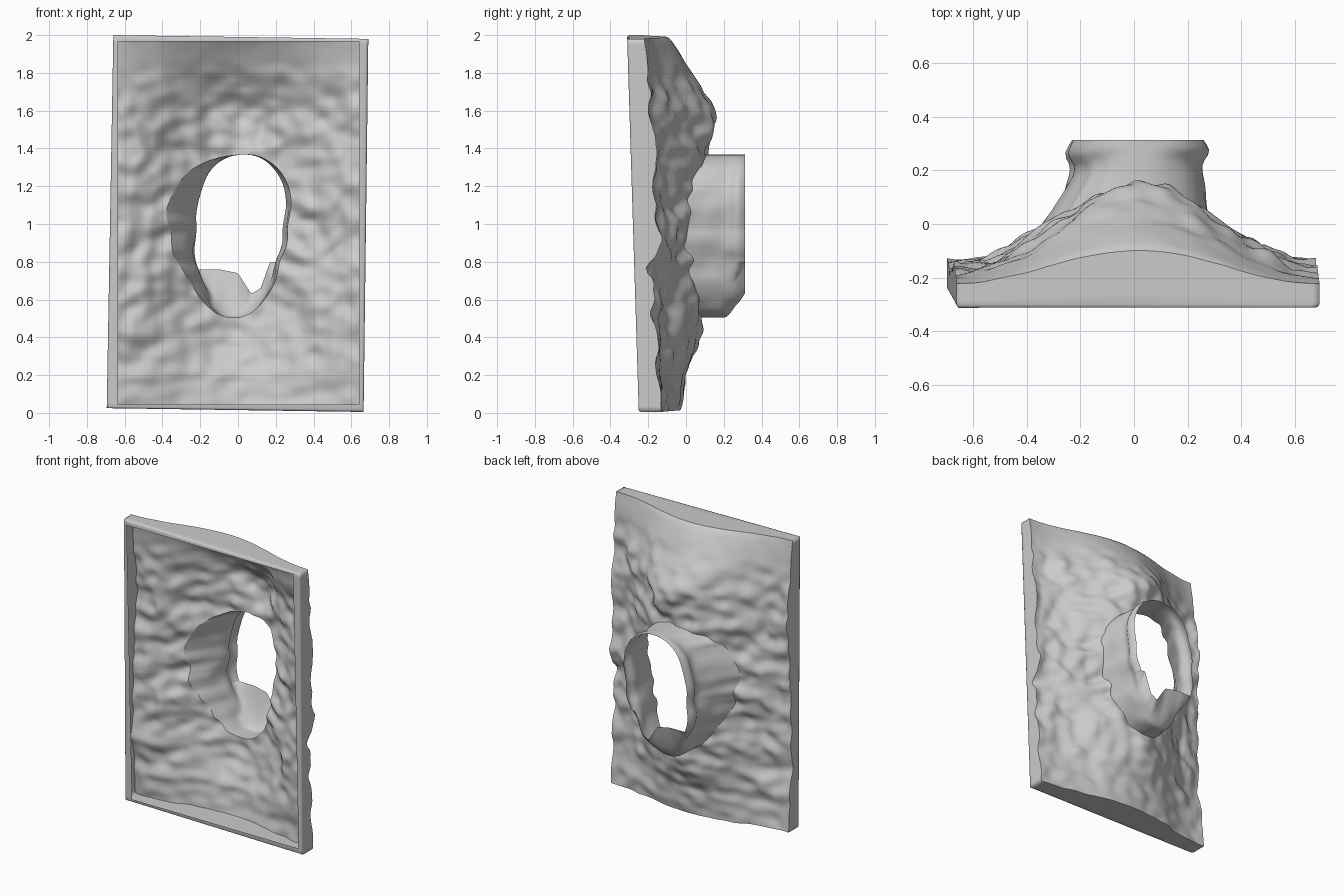
import bpy, bmesh, math
from mathutils import Vector, noise

if "Cube" in bpy.data.objects:
    bpy.data.objects.remove(bpy.data.objects["Cube"])

# outer corners (x, z) in loop order, and the axis-aligned opening of the front lip
OUTER = [(-.695, .025), (.665, .005), (.69, 1.98), (-.66, 2.0)]
INNER = [(-.635, .045), (.64, .045), (.64, 1.965), (-.635, 1.965)]
COUNTS = [50, 70, 50, 70]
# tunnel mouth outline (x, z)
MOUTH = [(.03, 1.375), (.15, 1.34), (.23, 1.22), (.225, 1.0), (.185, .8), (.12, .6),
         (0, .48), (-.12, .55), (-.18, .72), (-.205, .95), (-.185, 1.15), (-.12, 1.32)]
# ridge depth along the middle (z, y), and depth along the side edges
RIDGE = [(0, -.03), (.2, .0), (.35, .06), (.5, .085), (1.38, .13), (1.6, .14),
         (1.72, .09), (1.8, .03), (1.9, -.03), (1.97, -.075), (2.0, -.11)]
SIDE = [(0, -.13), (.5, -.17), (1, -.16), (1.6, -.17), (1.85, -.2), (2, -.225)]
FLOOR = [(-.3, .76), (-.1, .76), (.0, .74), (.07, .63), (.12, .66), (.17, .8), (.3, .8)]
CX, CZ = .02, .93


def lookup(table, v):
    if v <= table[0][0]:
        return table[0][1]
    for (a, p), (b, q) in zip(table, table[1:]):
        if v <= b:
            return p + (q - p) * (v - a) / (b - a)
    return table[-1][1]


def perimeter(corners):
    pts = []
    for i, n in enumerate(COUNTS):
        a, b = Vector(corners[i]), Vector(corners[(i + 1) % 4])
        pts += [a.lerp(b, k / n) for k in range(n)]
    return pts


def front_y(z):
    return -.25 - .031 * z


def bump(x, z):
    p = Vector((x * 5, 3.1, z * 6))
    n = noise.noise(p) * .035 + noise.noise(p * 2.2) * .03
    calm = min(1, max(.1, (1.9 - z) / .3)) * min(1, .35 + z * .9)
    return n * calm


def rock_y(x, z):
    g = math.cos(math.pi * min(abs(x), .69) / 1.38) ** 2
    s = lookup(SIDE, z)
    hollow = -.035 * math.exp(-((x + .33) / .15) ** 2 - ((z - 1.58) / .18) ** 2)
    return s + (lookup(RIDGE, z) - s) * g + bump(x, z) + hollow


polar = sorted((math.atan2(z - CZ, x - CX), math.hypot(x - CX, z - CZ)) for x, z in MOUTH)
polar = [(polar[-1][0] - 2 * math.pi, polar[-1][1])] + polar + [(polar[0][0] + 2 * math.pi, polar[0][1])]


def mouth_radius(a):
    # averaged lookup rounds the outline's corners
    wrap = lambda v: (v + math.pi) % (2 * math.pi) - math.pi
    return sum(lookup(polar, wrap(a + d * .05)) for d in range(-4, 5)) / 9


def loft(name, rings):
    bm = bmesh.new()
    vs = [[bm.verts.new(p) for p in r] for r in rings]
    for r, q in zip(vs, vs[1:]):
        for i in range(len(r)):
            j = (i + 1) % len(r)
            bm.faces.new((r[i], r[j], q[j], q[i]))
    me = bpy.data.meshes.new(name)
    bm.to_mesh(me)
    bm.free()
    ob = bpy.data.objects.new(name, me)
    bpy.context.collection.objects.link(ob)
    me.polygons.foreach_set("use_smooth", [True] * len(me.polygons))
    return ob


outer, inner = perimeter(OUTER), perimeter(INNER)

# mouth and tunnel root outlines, matched to the panel perimeter by angle
mouth, root = [], []
for p in outer:
    a = math.atan2(p.y - CZ, p.x - CX)
    r = mouth_radius(a)
    x, z = CX + r * math.cos(a), CZ + r * math.sin(a)
    mouth.append(Vector((x, z)))
    wide = 1.3 + .5 * min(1, max(0, (z - .6) / .5))
    root.append(Vector((x * wide if x < 0 else x * 1.12, z)))

# rocky back sheet, from the panel edge in to the tunnel root
rings = []
for k in range(45):
    ring = []
    for o, r in zip(outer, root):
        q = o.lerp(r, k / 44)
        ring.append((q.x, rock_y(q.x, q.y), q.y))
    rings.append(ring)
loft("rock_face", rings)

# tunnel with a swollen collar and a floor that curls up at the back
tunnel = []
for k in range(17):
    t = k / 16
    ring = []
    for r, m in zip(root, mouth):
        q = r.lerp(m, 1 - (1 - min(1, t / .75)) ** 1.25)
        swell = 1 + .13 * math.exp(-((t - .86) / .12) ** 2)
        x = CX + (q.x - CX) * swell
        z = q.y
        if t > .5 and z < .85:
            z += max(0, lookup(FLOOR, x) - z) * ((t - .5) / .5) ** 2
        y0 = rock_y(r.x, r.y)
        y = y0 + (.313 - y0) * t
        x += math.sin(math.pi * t) * .015 * noise.noise(Vector((x * 7, y * 7, z * 7)))
        ring.append((x, y, z))
    tunnel.append(ring)
loft("tunnel", tunnel)

# smooth side walls with rounded front corner and flat inward lip
frame = []
for k in range(6):
    ring = []
    for o in outer:
        y = rock_y(o.x, o.y)
        ring.append((o.x, y + (front_y(o.y) + .012 - y) * k / 5, o.y))
    frame.append(ring)
for t, dy in ((.12, .003), (.3, 0), (1, 0)):
    frame.append([(q.x, front_y(q.y) + dy, q.y)
                  for q in (o.lerp(i, t) for o, i in zip(outer, inner))])
loft("frame", frame)
